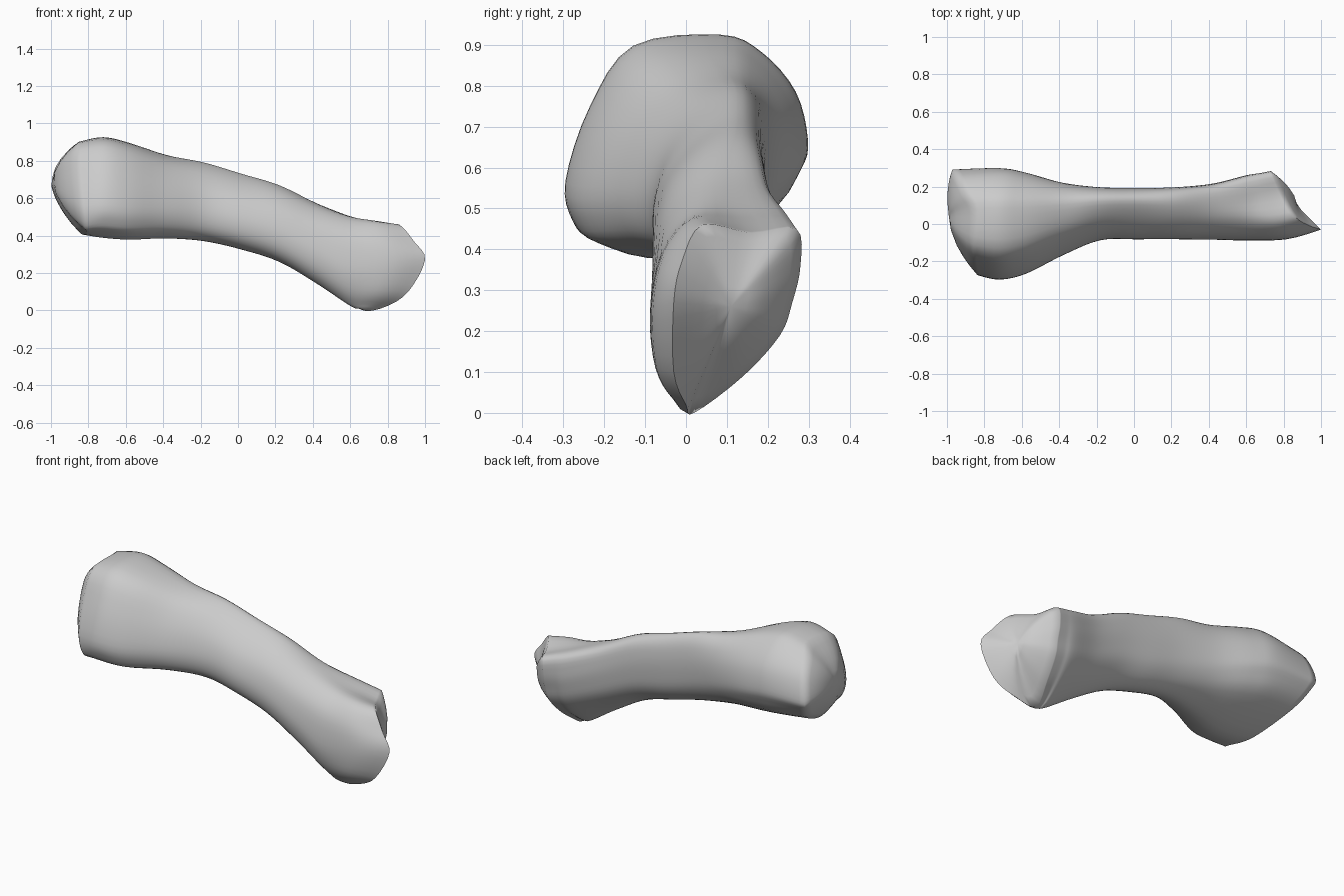
import bpy
import bmesh
from mathutils import Vector

default_cube = bpy.data.objects.get("Cube")
if default_cube:
    bpy.data.objects.remove(default_cube, do_unlink=True)

# Cross-section outlines in percent of (depth, height), from the top round by the back
HEAD = [(64, 100), (81, 92), (95, 74), (100, 52), (97, 38), (83, 19),
        (40, 0), (12, 6), (3, 15), (0, 33), (10, 67), (28, 95)]
SHAFT = [(75, 100), (93, 92), (100, 72), (100, 48), (94, 24), (75, 6),
         (50, 0), (20, 6), (3, 20), (0, 42), (13, 67), (41, 88)]
TIP = [(60, 99), (95, 98), (100, 78), (97, 60), (89, 42), (65, 20),
       (30, 0), (17, 4), (5, 20), (0, 45), (7, 80), (30, 99)]

# Rims of the two joint faces, in hundredths
HEAD_RIM = [(-85, 8, 90), (-90, 17, 86), (-94, 25, 78), (-97, 29, 66),
            (-96, 27, 60), (-91, 17, 50), (-84, -5, 41), (-81, -20, 42),
            (-82, -26, 45), (-84, -27, 56), (-86, -20, 74), (-86, -11, 88)]
TIP_RIM = [(79, 16, 44), (74, 27, 45), (73, 28, 36), (73, 26, 27),
           (72, 23, 19), (70, 14, 9), (67, 2, 0), (79, 0, 2),
           (91, -3, 10), (100, -3, 27), (94, -1, 37), (86, 4, 46)]

# Stations along the bone: x, back and front limits, lower and upper limits
STATIONS = [(-.72, -.295, .298, .39, .925), (-.58, -.265, .275, .38, .895),
            (-.38, -.165, .22, .385, .83), (-.18, -.085, .195, .37, .79),
            (.02, -.08, .19, .325, .73), (.22, -.08, .195, .26, .67),
            (.42, -.083, .215, .145, .575), (.6, -.088, .26, .028, .505)]
HEAD_WEIGHT = [1, .9, .5, .15, 0, 0, 0, 0]
TIP_WEIGHT = [0, 0, 0, 0, 0, .2, .5, .85]


def section(station, head, tip):
    """Blend the outlines and fit them to the limits of one station."""
    x, y0, y1, z0, z1 = station
    ring = []
    for h, s, t in zip(HEAD, SHAFT, TIP):
        u, v = (Vector(h) * head + Vector(s) * (1 - head - tip) + Vector(t) * tip) / 100
        ring.append(Vector((x, y0 + (y1 - y0) * u, z0 + (z1 - z0) * v)))
    return ring


def swollen_ring(a, b):
    """Ring between two others whose front side bulges a little."""
    ring = [p.lerp(q, .55) for p, q in zip(a, b)]
    for p in ring:
        p.y -= max(0, .12 - p.y) * .14
    return ring


def spline(a, b, c, d, t):
    """Point at t on the smooth curve from b to c."""
    return b + (c - a) * t / 2 + (a - b * 2.5 + c * 2 - d / 2) * t**2 \
        + ((b - c) * 3 + d - a) * t**3 / 2


def refine(points, steps, closed):
    """Add smooth in-between points to an open or closed row."""
    n = len(points)
    pick = (lambda i: points[i % n]) if closed else (lambda i: points[max(0, min(n - 1, i))])
    out = []
    for i in range(n if closed else n - 1):
        for k in range(steps):
            out.append(spline(pick(i - 1), pick(i), pick(i + 1), pick(i + 2), k / steps))
    return out if closed else out + [points[-1]]


def add_joint_face(bm, rim, centre):
    """Close one end with a rounded dome that evens out towards its centre."""
    previous = rim
    middle = sum((v.co for v in rim), Vector()) / len(rim)
    for f in (.85, .7, .5, .25):
        rise = (centre.x - middle.x) * (1 - f**2)
        ring = []
        for v in rim:
            p = centre.lerp(v.co, f)
            p.x = middle.x + (v.co.x - middle.x) * f**1.4 + rise
            ring.append(bm.verts.new(p))
        for i in range(len(rim)):
            j = (i + 1) % len(rim)
            bm.faces.new((previous[i], previous[j], ring[j], ring[i]))
        previous = ring
    peak = bm.verts.new(centre)
    for i in range(len(rim)):
        bm.faces.new((previous[i], previous[(i + 1) % len(rim)], peak))


# Control rings from the wide head to the narrow tip
rings = [[Vector(p) / 100 for p in HEAD_RIM]]
rings += [section(*row) for row in zip(STATIONS, HEAD_WEIGHT, TIP_WEIGHT)]
tip_rim = [Vector(p) / 100 for p in TIP_RIM]
rings += [swollen_ring(rings[-1], tip_rim), tip_rim]

# Smooth around each ring, then along the length
rings = [refine(ring, 4, True) for ring in rings]
columns = [refine(list(column), 5, False) for column in zip(*rings)]
rings = list(zip(*columns))

# Bone surface
bm = bmesh.new()
grid = [[bm.verts.new(p) for p in ring] for ring in rings]
count = len(grid[0])
for lower, upper in zip(grid, grid[1:]):
    for i in range(count):
        j = (i + 1) % count
        bm.faces.new((lower[i], lower[j], upper[j], upper[i]))
add_joint_face(bm, grid[0], Vector((-.99, .04, .69)))
add_joint_face(bm, grid[-1], Vector((.87, .11, .26)))
bmesh.ops.recalc_face_normals(bm, faces=bm.faces)
mesh = bpy.data.meshes.new("bone")
bm.to_mesh(mesh)
bm.free()
bone = bpy.data.objects.new("bone", mesh)
bpy.context.collection.objects.link(bone)

# Plain grey material
grey = bpy.data.materials.new("light_grey")
grey.use_nodes = True
colour = (.6, .6, .6, 1)
grey.diffuse_color = colour
grey.node_tree.nodes["Principled BSDF"].inputs["Base Color"].default_value = colour
mesh.materials.append(grey)

bpy.ops.object.select_all(action="DESELECT")
bone.select_set(True)
bpy.context.view_layer.objects.active = bone
bpy.ops.object.shade_smooth_by_angle(angle=1.2)
